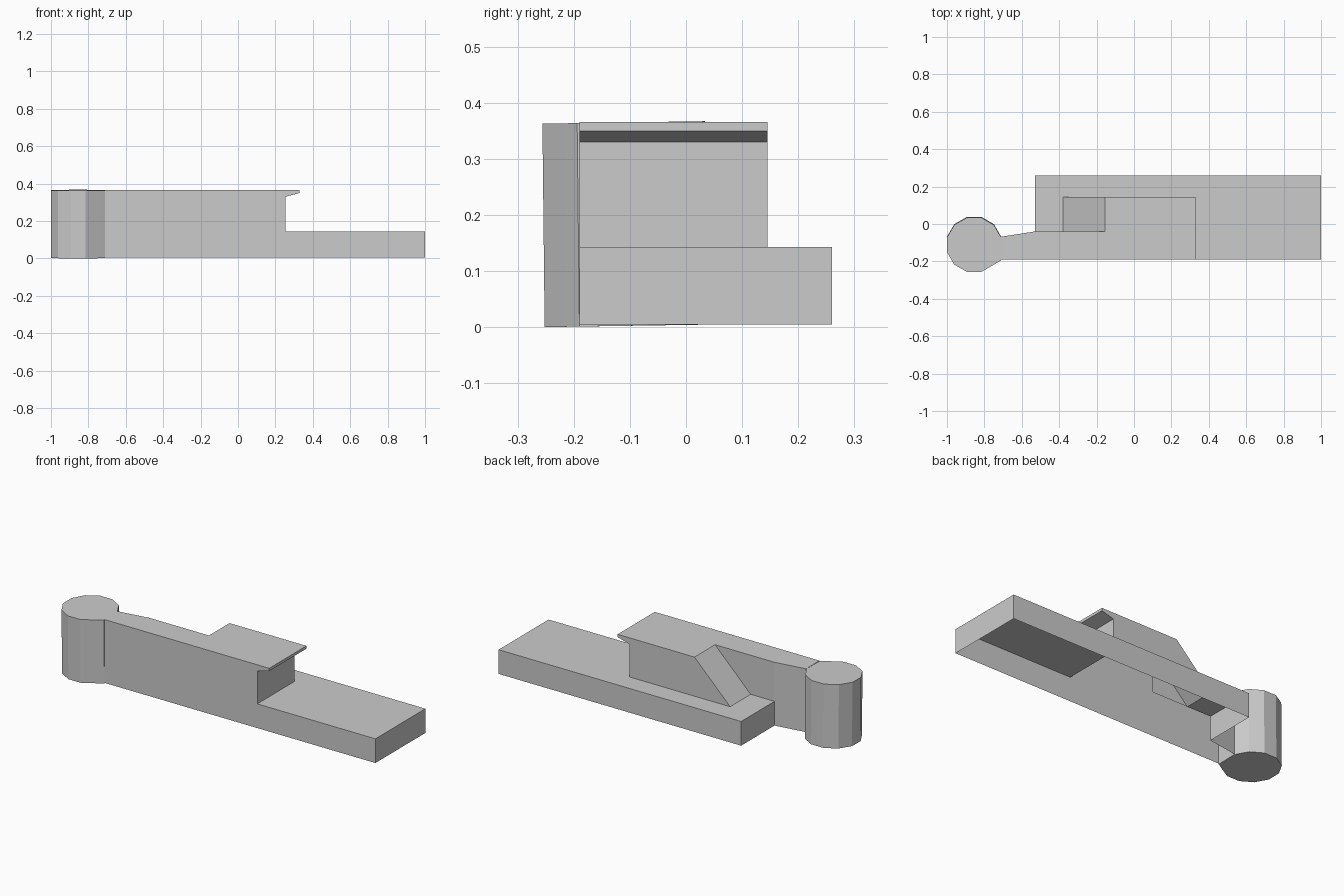
import bpy, math

if "Cube" in bpy.data.objects:
    bpy.data.objects.remove(bpy.data.objects["Cube"])

Z0, ZM, ZT = 0.005, 0.143, 0.366           # bottom, plate top, block top
FRONT, MID, STEP, BACK = -0.19, -0.04, 0.145, 0.26
LEFT, RIGHT, NOTCH, LIP = -0.53, 1.0, 0.255, 0.33
ARM, RAMP_LO, RAMP_HI = -0.71, -0.38, -0.155


def make(name, faces):
    """Build an object from face loops, welding shared corners."""
    verts, index, polys = [], {}, []
    for face in faces:
        poly = []
        for p in face:
            key = tuple(round(c, 4) for c in p)
            if key not in index:
                index[key] = len(verts)
                verts.append(key)
            poly.append(index[key])
        polys.append(poly)
    mesh = bpy.data.meshes.new(name)
    mesh.from_pydata(verts, [], polys)
    obj = bpy.data.objects.new(name, mesh)
    bpy.context.collection.objects.link(obj)
    return obj


def walls(path, z0, z1):
    """Vertical quads along a counter-clockwise plan path."""
    return [[(*p, z0), (*q, z0), (*q, z1), (*p, z1)] for p, q in zip(path, path[1:])]


def flat(outline, z):
    return [[(x, y, z) for x, y in outline]]


def side(profile, y):
    return [[(x, y, z) for x, z in profile]]


# Base plate: open-bottomed shell, top cut away below the raised block
base = walls([(RIGHT, FRONT), (RIGHT, BACK), (LEFT, BACK), (LEFT, MID)], Z0, ZM)
base += flat([(LEFT, MID), (RAMP_LO, MID), (RAMP_LO, STEP), (NOTCH, STEP),
              (NOTCH, FRONT), (RIGHT, FRONT), (RIGHT, BACK), (LEFT, BACK)], ZM)
make("base_plate", base)

# Raised block: L-shaped front wall, back wall, lip, top
lip = [(NOTCH, ZM), (NOTCH, 0.33), (LIP, 0.35), (LIP, ZT)]
block = side([(ARM, Z0), (RIGHT, Z0), (RIGHT, ZM)] + lip + [(ARM, ZT)], FRONT)
block += side(([(RAMP_LO, ZM)] + lip + [(RAMP_HI, ZT)])[::-1], STEP)
for (xa, za), (xb, zb) in zip(lip, lip[1:]):
    block.append([(xa, FRONT, za), (xa, STEP, za), (xb, STEP, zb), (xb, FRONT, zb)])
block += flat([(ARM, FRONT), (LIP, FRONT), (LIP, STEP), (RAMP_HI, STEP),
               (RAMP_HI, MID), (LEFT, MID), (ARM, -0.068)], ZT)

# Sloping ramp, the wall beside it and the back of the arm
block.append([(RAMP_LO, MID, ZM), (RAMP_HI, MID, ZT),
              (RAMP_HI, STEP, ZT), (RAMP_LO, STEP, ZM)])
block += walls([(RAMP_HI, MID), (LEFT, MID)], ZM, ZT)
block += walls([(LEFT, MID), (ARM, -0.068)], Z0, ZT)
make("raised_block", block)

# Twelve-sided end post, very slightly tilted, flush with the arm's front
cx, cy, r = -0.855, -0.107, 0.15
ring = [(cx + r * math.cos(math.radians(15 + 30 * i)),
         cy + r * math.sin(math.radians(15 + 30 * i))) for i in range(12)]
ring[11] = (ARM, FRONT)
tilt = 0.015
low = [(x, y, 0.0025 + tilt * (y - cy)) for x, y in ring]
high = [(x, y - 0.004, 0.365 + tilt * (y - cy)) for x, y in ring]
post = [[low[i - 1], low[i], high[i], high[i - 1]] for i in range(12)]
post += [low[::-1], high]
make("end_post", post)
